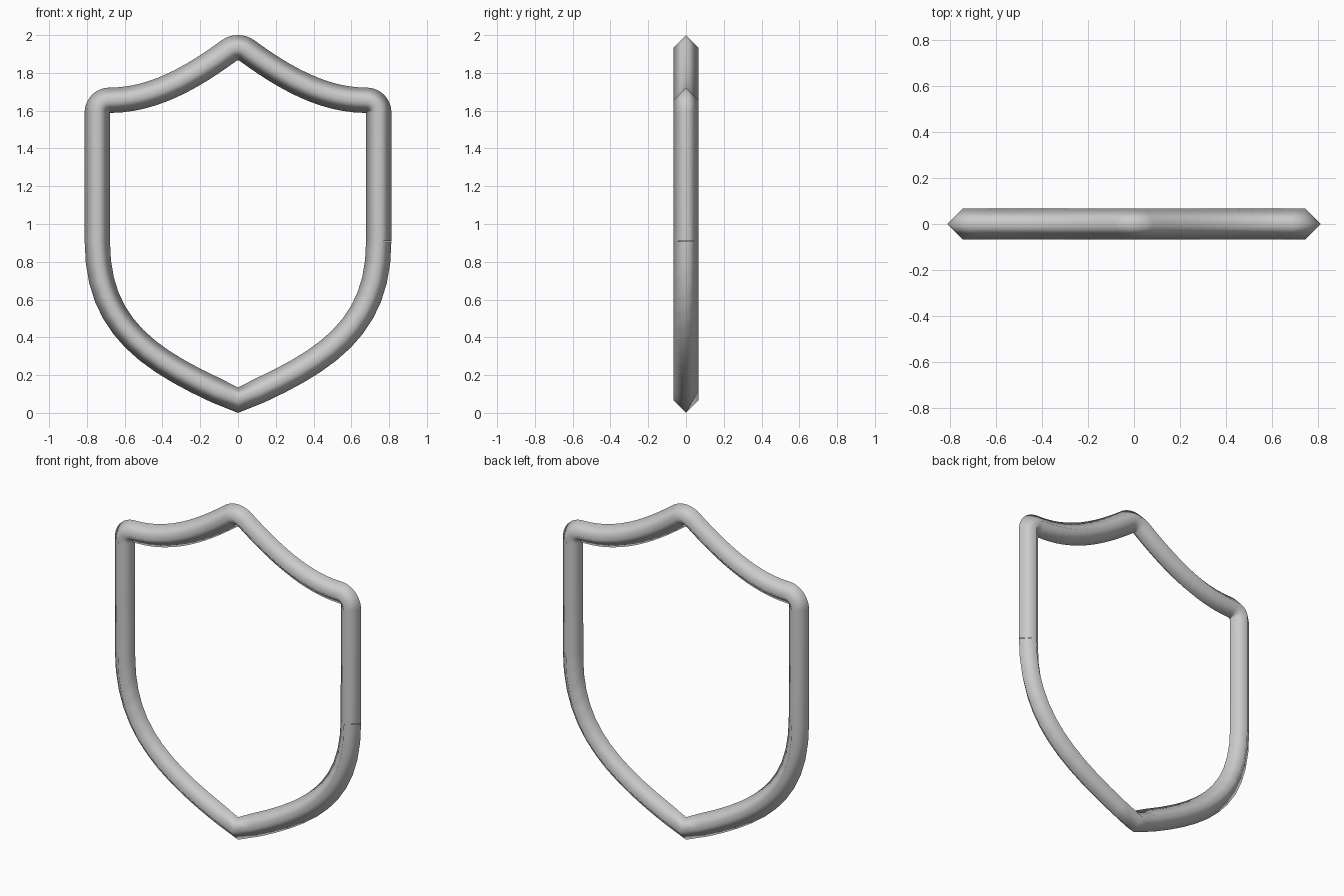
import bpy, bmesh
from mathutils import Vector
from mathutils.geometry import interpolate_bezier

if "Cube" in bpy.data.objects:
    bpy.data.objects.remove(bpy.data.objects["Cube"])

R = 0.067          # half width of the diamond-section bar
STEPS = 12

def path(segments):
    """Chain bezier segments given as (x, z) control points."""
    pts = []
    for s in segments:
        a, h1, h2, b = [Vector((x, 0, z)) for x, z in s]
        seg = interpolate_bezier(a, h1, h2, b, STEPS + 1)
        pts += seg if not pts else seg[1:]
    return pts

def mirrored(pts):
    return [Vector((-p.x, 0, p.z)) for p in reversed(pts)]

# Right half, from the seam up to the top peak
upper = [Vector((0.745, 0, 0.91))] + path([
    ((0.745, 1.59), (0.745, 1.626), (0.716, 1.655), (0.68, 1.655)),
    ((0.68, 1.655), (0.45, 1.655), (0.243, 1.775), (0.049, 1.917)),
    ((0.049, 1.917), (0.035, 1.927), (0.0175, 1.933), (0, 1.933)),
])
# Right half, from the bottom point up to the seam
lower = path([((0, 0.067), (0.47, 0.27), (0.745, 0.45), (0.745, 0.91))])

loop = upper + mirrored(upper)[1:] + mirrored(lower)[1:] + lower[1:]

# Sweep a diamond section along the loop, leaving the seam unwelded
bm = bmesh.new()
rings = []
last = len(loop) - 1
for i, p in enumerate(loop):
    t = Vector()
    if i > 0:
        t += (p - loop[i - 1]).normalized()
    if i < last:
        t += (loop[i + 1] - p).normalized()
    t.normalize()
    n = Vector((t.z, 0, -t.x))
    y = Vector((0, 1, 0))
    rings.append([bm.verts.new(p + d * R) for d in (n, y, -n, -y)])
for a, b in zip(rings, rings[1:]):
    for k in range(4):
        j = (k + 1) % 4
        bm.faces.new((a[k], a[j], b[j], b[k])).smooth = True
bmesh.ops.recalc_face_normals(bm, faces=bm.faces[:])
# Outward check: an open tube is oriented by its first outer side face
bm.faces.ensure_lookup_table()
f = bm.faces[0]
f.normal_update()
if f.normal.dot(f.calc_center_median() - (loop[0] + loop[1]) / 2) < 0:
    bmesh.ops.reverse_faces(bm, faces=bm.faces[:])

mesh = bpy.data.meshes.new("shield_frame")
bm.to_mesh(mesh)
bm.free()
frame = bpy.data.objects.new("shield_frame", mesh)
bpy.context.collection.objects.link(frame)

grey = bpy.data.materials.new("light_grey")
grey.diffuse_color = (0.6, 0.6, 0.6, 1)
grey.use_nodes = True
grey.node_tree.nodes["Principled BSDF"].inputs["Base Color"].default_value = grey.diffuse_color
mesh.materials.append(grey)
